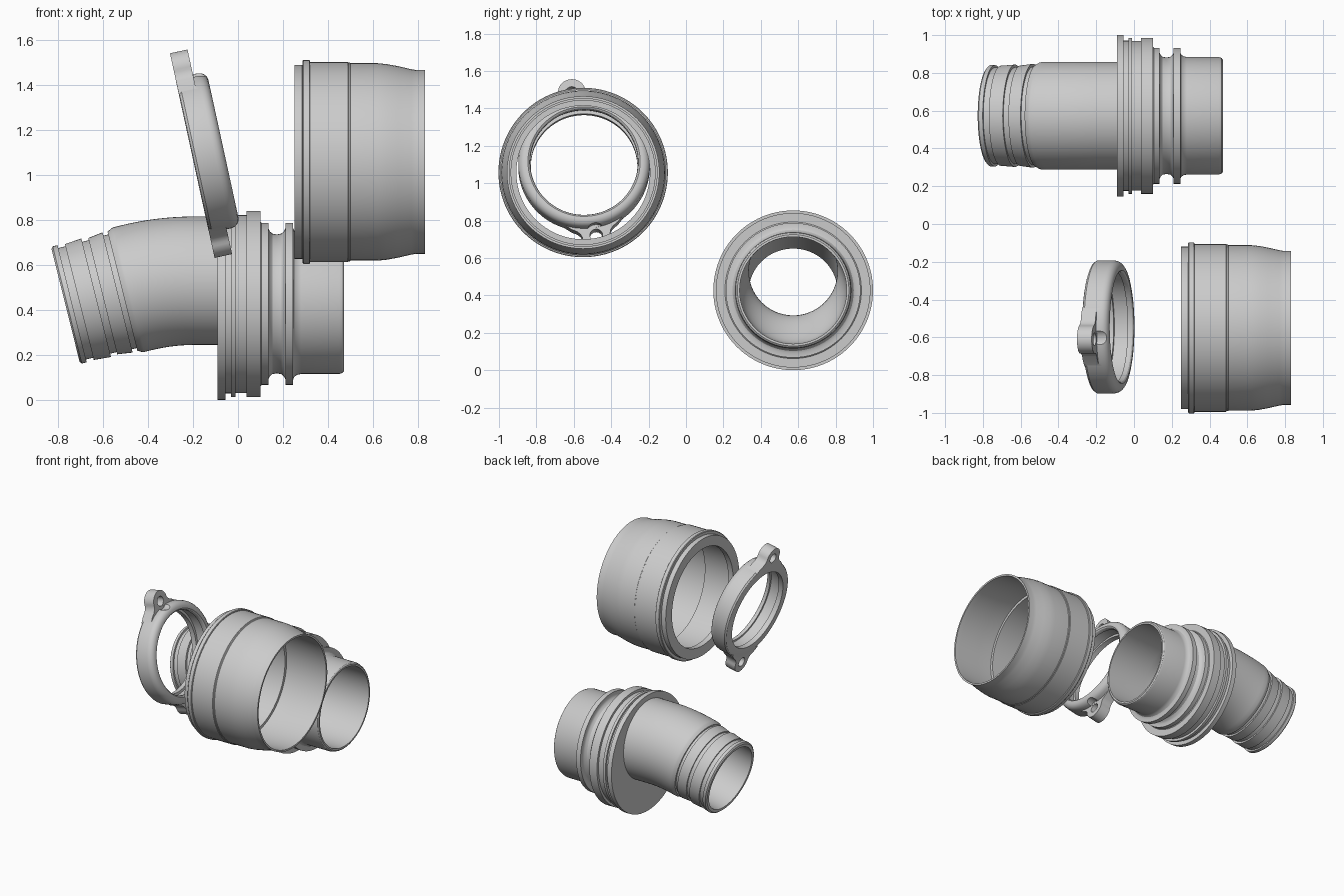
import bpy, bmesh
from math import sin, cos, pi, radians
from mathutils import Matrix

if "Cube" in bpy.data.objects:
    bpy.data.objects.remove(bpy.data.objects["Cube"])

SEG = 96


def make_object(name, bm):
    bmesh.ops.recalc_face_normals(bm, faces=bm.faces[:])
    me = bpy.data.meshes.new(name)
    bm.to_mesh(me)
    bm.free()
    ob = bpy.data.objects.new(name, me)
    bpy.context.collection.objects.link(ob)
    return ob


def activate(ob):
    bpy.ops.object.select_all(action='DESELECT')
    ob.select_set(True)
    bpy.context.view_layer.objects.active = ob


def smooth(ob):
    activate(ob)
    bpy.ops.object.shade_smooth_by_angle(angle=radians(28))


def loft(name, rings):
    """Closed wall through circles (x, z, radius, tilt), outside first, then the bore."""
    bm = bmesh.new()
    loops = []
    for x, z, r, t in rings:
        loops.append([bm.verts.new((x - r * cos(a) * sin(t), r * sin(a), z + r * cos(a) * cos(t)))
                      for a in (2 * pi * i / SEG for i in range(SEG))])
    for k, a in enumerate(loops):
        b = loops[(k + 1) % len(loops)]
        for i in range(SEG):
            j = (i + 1) % SEG
            bm.faces.new((a[i], a[j], b[j], b[i]))
    return make_object(name, bm)


def prism(name, pts, x0, x1):
    """Extrude a (y, z) outline along x."""
    bm = bmesh.new()
    f = bm.faces.new([bm.verts.new((x0, y, z)) for y, z in pts])
    ext = bmesh.ops.extrude_face_region(bm, geom=[f])
    bmesh.ops.translate(bm, vec=(x1 - x0, 0, 0),
                        verts=[v for v in ext['geom'] if isinstance(v, bmesh.types.BMVert)])
    return make_object(name, bm)


def boolean(ob, other, op):
    m = ob.modifiers.new(op, 'BOOLEAN')
    m.operation, m.object, m.solver = op, other, 'EXACT'
    activate(ob)
    bpy.ops.object.modifier_apply(modifier=m.name)
    bpy.data.objects.remove(other)


# Bent hose fitting: barbed tail, eccentric flanges, straight spigot
BEND, R, X0, ZP, ZF = radians(14), 1.09, -0.191, 0.53, 0.427


def tail(d, r):
    x, z = X0 - R * sin(BEND), ZP - R * (1 - cos(BEND))
    return (x - d * cos(BEND), z - d * sin(BEND), r, BEND)


def elbow(t, r):
    return (X0 - R * sin(t), ZP - R * (1 - cos(t)), r, t)


barbs = [(.32, .258), (.312, .268), (.29, .268), (.29, .255), (.257, .255), (.257, .265),
         (.18, .271), (.18, .256), (.15, .256), (.15, .266), (.082, .275), (.082, .26),
         (.06, .26), (.06, .272), (.04, .283), (.03, .285)]
flanges = [(-.09, .427), (-.056, .427), (-.056, .398), (-.03, .398), (-.03, .413), (-.01, .413),
           (-.01, .395), (.038, .395), (.038, .413), (.1, .413), (.1, .365), (.105, .36),
           (.135, .36), (.135, .335), (.141, .322), (.152, .312), (.172, .308), (.192, .312),
           (.204, .322), (.21, .335), (.21, .36), (.245, .36), (.245, .335), (.25, .324),
           (.262, .315), (.28, .311), (.45, .311), (.464, .306), (.47, .298), (.47, .286)]
steps = [BEND * i / 10 for i in range(11)]
rings = [tail(d, r) for d, r in barbs]
rings += [elbow(t, .285) for t in reversed(steps)]
rings += [(-.09, ZP, .285, 0)]
rings += [(x, ZF, r, 0) for x, r in flanges]
for i in range(13):                       # bore eases from the spigot up into the offset pipe
    s = i / 12
    k = s * s * (3 - 2 * s)
    rings.append((.15 - .27 * s, ZF + (ZP - ZF) * k, .285 - .048 * k, 0))
rings += [elbow(t, .237) for t in steps] + [tail(.32, .237)]
fitting = loft("bent_hose_fitting", rings)
fitting.location.y = 0.573
smooth(fitting)

# Wide outer sleeve with an inner lip at its left end
sleeve_profile = [(.25, .43), (.285, .43), (.287, .449), (.291, .453), (.317, .453), (.32, .449),
                  (.32, .444), (.488, .444), (.49, .441), (.497, .441), (.5, .438), (.62, .438),
                  (.66, .434), (.71, .425), (.77, .411), (.79, .408), (.83, .408),
                  (.83, .395), (.79, .395), (.62, .405), (.5, .405), (.5, .385),
                  (.29, .385), (.29, .357), (.25, .357)]
sleeve = loft("outer_sleeve", [(x, 0, r, 0) for x, r in sleeve_profile])
sleeve.location = (0, -0.55, 1.057)
smooth(sleeve)

# Clamp ring, built along x and tilted at the end
ring_profile = [(-.071, .335), (-.067, .345), (-.057, .352), (.03, .352), (.045, .349), (.058, .341),
                (.067, .329), (.071, .315), (.071, .30), (.065, .292), (.055, .288), (.04, .288),
                (.04, .303), (-.035, .303), (-.035, .285), (-.071, .285)]
clamp = loft("clamp_ring", [(x, 0, r, 0) for x, r in ring_profile])
EAR, EAR_R = .395, .075


def circle(r, side):
    return [(r * sin(2 * pi * i / 32), side * EAR + r * cos(2 * pi * i / 32)) for i in range(32)]


for side in (1, -1):
    # screw ear with flared base, head recess and screw hole
    half = [(.16, .31), (.125, .342), (.098, .358), (.082, .375)]
    tip = [(EAR_R * cos(pi * i / 20), EAR + EAR_R * sin(pi * i / 20)) for i in range(21)]
    outline = half + tip + [(-y, z) for y, z in reversed(half)]
    ear = prism("ear", [(y * side, z * side) for y, z in outline], -.0705, .009)
    boolean(clamp, ear, 'UNION')
    boolean(clamp, prism("recess", circle(.058, side), .01, .2), 'DIFFERENCE')
    boolean(clamp, prism("hole", circle(.034, side), -.2, .2), 'DIFFERENCE')
clamp.matrix_world = (Matrix.Translation((-.134, -.545, 1.1))
                      @ Matrix.Rotation(radians(-12.3), 4, 'Y')
                      @ Matrix.Rotation(radians(9.5), 4, 'X'))
smooth(clamp)
